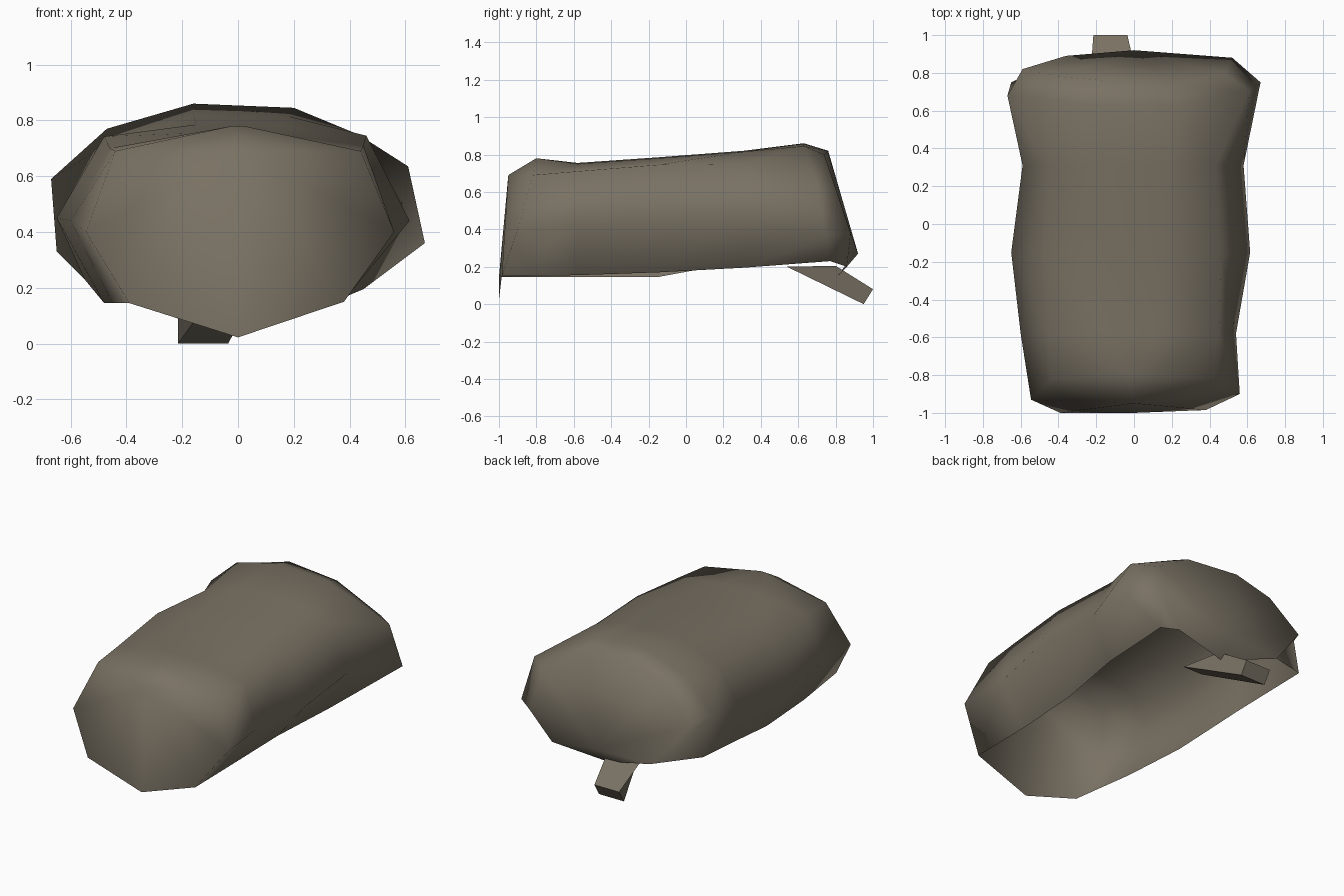
import bpy, bmesh, math

if "Cube" in bpy.data.objects:
    bpy.data.objects.remove(bpy.data.objects["Cube"])

mat = bpy.data.materials.new("dull grey brown")
mat.diffuse_color = (0.19, 0.165, 0.125, 1)
mat.use_nodes = True
mat.node_tree.nodes["Principled BSDF"].inputs["Base Color"].default_value = mat.diffuse_color


def make_object(name, bm):
    me = bpy.data.meshes.new(name)
    bm.to_mesh(me)
    bm.free()
    me.materials.append(mat)
    ob = bpy.data.objects.new(name, me)
    bpy.context.collection.objects.link(ob)
    return ob


# shell: hoop sections (x, y, z) from lower right over the top to lower left
def hoop(y, pts):
    return [(x, y, z) for x, z in pts]


front = [(.38, -.985, .15), (.56, -.90, .40), (.44, -.82, .69), (.02, -.80, .78),
         (-.02, -.80, .78), (-.44, -.82, .69), (-.545, -.93, .40), (-.39, -1, .145)]
shoulder = [(.44, .77, .23), (.67, .75, .36), (.61, .70, .635), (.20, .63, .845),
            (-.16, .63, .86), (-.47, .66, .77), (-.67, .68, .59), (-.65, .75, .33)]
rear = [(.37, .86, .20), (.52, .88, .38), (.48, .80, .62), (.20, .74, .80),
        (-.16, .76, .82), (-.40, .78, .74), (-.59, .82, .54), (-.36, .89, .26)]
hoops = [
    front,
    hoop(-.58, [(.38, .155), (.54, .42), (.45, .71), (.13, .75),
                (-.13, .755), (-.46, .70), (-.60, .44), (-.45, .145)]),
    hoop(-.15, [(.39, .17), (.615, .44), (.46, .745), (.16, .78),
                (-.15, .785), (-.48, .742), (-.65, .45), (-.48, .145)]),
    hoop(.31, [(.45, .195), (.58, .46), (.43, .75), (.18, .815),
               (-.16, .82), (-.46, .72), (-.59, .48), (-.55, .23)]),
    shoulder, rear]

bm = bmesh.new()
rows = [[bm.verts.new(p) for p in h] for h in hoops]
for a, b in zip(rows, rows[1:]):
    for j in range(7):
        bm.faces.new((a[j], b[j], b[j + 1], a[j + 1]))


# end walls: fans around a middle point, with one extra point at the bottom
def end_wall(row, middle, bottom, flip):
    c = bm.verts.new(middle)
    loop = row + [bm.verts.new(bottom)]
    for j in range(len(loop)):
        tri = (c, loop[j], loop[(j + 1) % len(loop)])
        bm.faces.new(tri[::-1] if flip else tri)


end_wall(rows[0], (0, -.95, .69), (0, -1, .022), False)
end_wall(rows[-1], (0, .92, .27), (0, .81, .15), True)
shell = make_object("shell", bm)

# tail: flat wedge, profile in y, z with middle x and half width at each point
bm = bmesh.new()
profile = [(.54, .20, 0, .07), (.80, .205, -.11, .12),
           (1.0, .08, -.125, .09), (.95, 0, -.125, .09)]
sides = [[bm.verts.new((x + s * w, y, z)) for y, z, x, w in profile] for s in (-1, 1)]
for s in sides:
    bm.faces.new(s)
for j in range(4):
    k = (j + 1) % 4
    bm.faces.new((sides[0][j], sides[0][k], sides[1][k], sides[1][j]))
bmesh.ops.recalc_face_normals(bm, faces=bm.faces)
make_object("tail", bm)

# smooth the shell, leave the tail flat
bpy.ops.object.select_all(action='DESELECT')
shell.select_set(True)
bpy.context.view_layer.objects.active = shell
bpy.ops.object.shade_smooth_by_angle(angle=math.radians(120))
